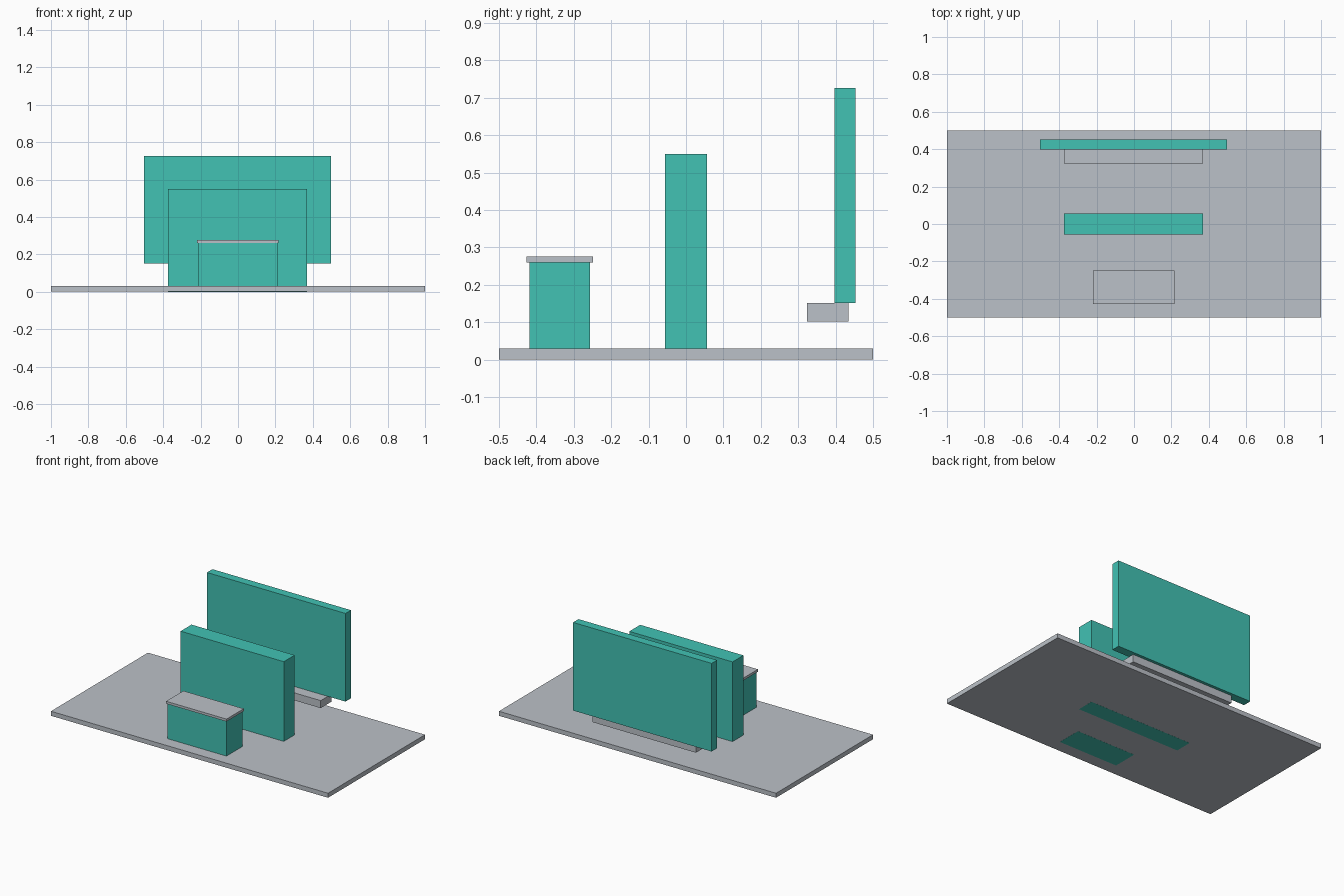
import bpy

if "Cube" in bpy.data.objects:
    bpy.data.objects.remove(bpy.data.objects["Cube"])


def material(name, colour):
    m = bpy.data.materials.new(name)
    m.diffuse_color = (*colour, 1.0)
    m.use_nodes = True
    m.node_tree.nodes["Principled BSDF"].inputs["Base Color"].default_value = m.diffuse_color
    return m


grey = material("light_grey", (0.50, 0.535, 0.58))
teal = material("teal", (0.054, 0.54, 0.455))


def box(name, x, y, z, mat):
    """Box spanning the given (min, max) ranges."""
    bpy.ops.mesh.primitive_cube_add(size=1)
    ob = bpy.context.object
    ob.name = name
    ob.location = [(a + b) / 2 for a, b in (x, y, z)]
    ob.scale = [b - a for a, b in (x, y, z)]
    bpy.ops.object.transform_apply(location=True, rotation=False, scale=True)
    ob.data.materials.append(mat)
    return ob


# Base slab, lifted a hair so the block undersides show through it
box("base_slab", (-1, 1), (-0.5, 0.5), (0.0004, 0.03), grey)

# Low front block with its overhanging cap
box("front_block", (-0.215, 0.21), (-0.419, -0.256), (0, 0.26), teal)
box("front_cap", (-0.22, 0.216), (-0.427, -0.249), (0.26, 0.276), grey)

# Middle upright
box("middle_block", (-0.375, 0.37), (-0.056, 0.056), (0, 0.55), teal)

# Raised back panel on its floating ledge
box("back_ledge", (-0.375, 0.37), (0.324, 0.434), (0.102, 0.151), grey)
box("back_panel", (-0.502, 0.498), (0.397, 0.453), (0.151, 0.726), teal)
